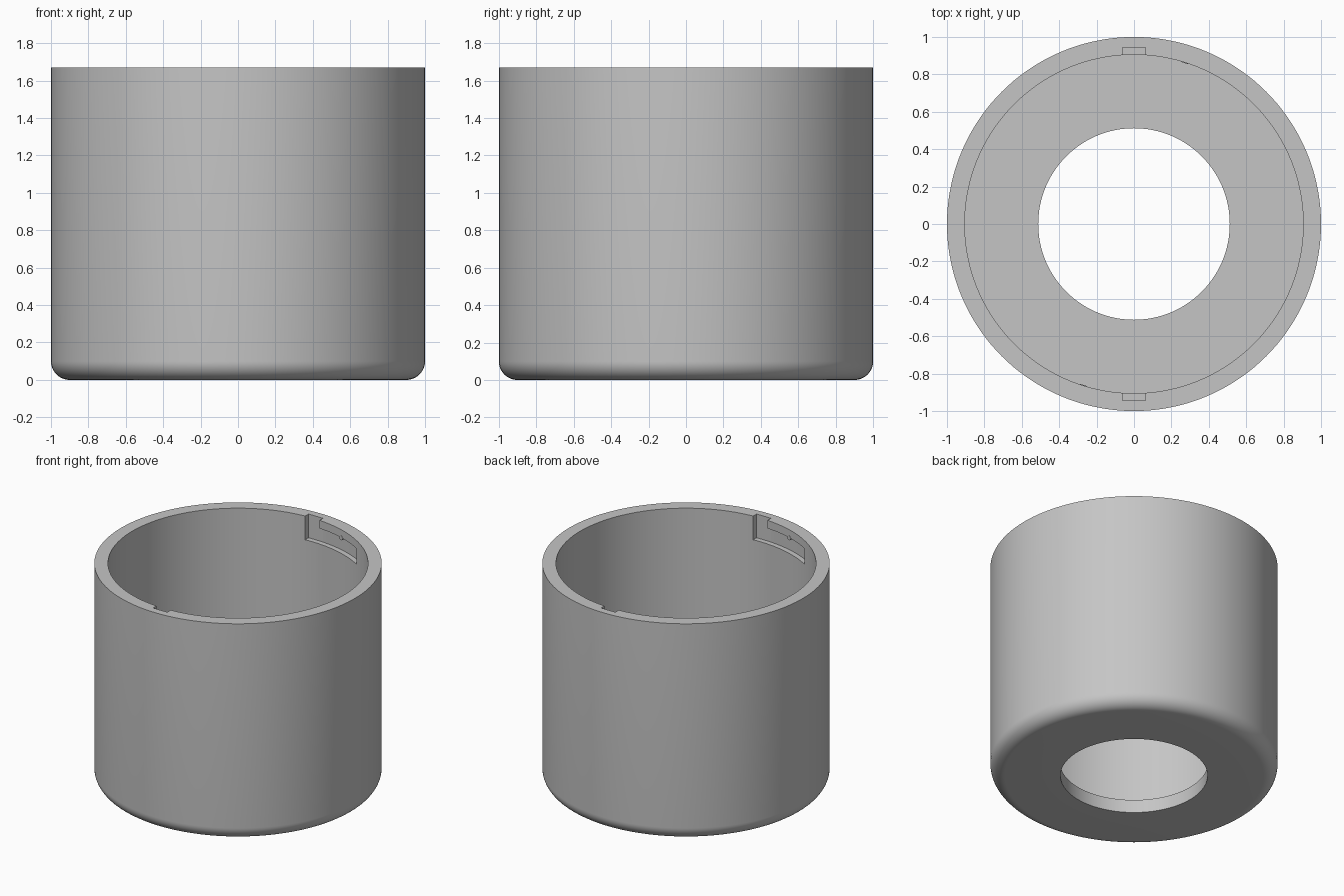
import bpy, bmesh, math
from mathutils import Matrix

cube = bpy.data.objects.get("Cube")
if cube:
    bpy.data.objects.remove(cube, do_unlink=True)

HEIGHT, INNER, HOLE, FLOOR, FILLET = 1.67, 0.905, 0.512, 0.1, 0.1
SLOT_LOW, SLOT_HIGH, SLOT_R = HEIGHT - 0.182, HEIGHT - 0.062, 0.944

grey = bpy.data.materials.new("grey plastic")
grey.use_nodes = True
colour = (0.56, 0.56, 0.56, 1)
grey.diffuse_color = colour
grey.node_tree.nodes["Principled BSDF"].inputs["Base Color"].default_value = colour


def make_object(name, bm, hidden=False):
    bmesh.ops.recalc_face_normals(bm, faces=bm.faces)
    mesh = bpy.data.meshes.new(name)
    bm.to_mesh(mesh)
    bm.free()
    mesh.materials.append(grey)
    obj = bpy.data.objects.new(name, mesh)
    bpy.context.collection.objects.link(obj)
    obj.hide_render = hidden
    return obj


def lathe(name, profile, start, sweep, steps, hidden=False):
    """Turn a closed (radius, z) profile about the z axis."""
    bm = bmesh.new()
    full = sweep >= math.tau
    rings = []
    for i in range(steps + (not full)):
        a = start + sweep * i / steps
        rings.append([bm.verts.new((r * math.cos(a), r * math.sin(a), z)) for r, z in profile])
    n = len(profile)
    for i in range(steps):
        a, b = rings[i], rings[(i + 1) % len(rings)]
        for j in range(n):
            k = (j + 1) % n
            bm.faces.new((a[j], a[k], b[k], b[j]))
    if not full:
        bm.faces.new(rings[0])
        bm.faces.new(rings[-1])
    return make_object(name, bm, hidden)


def cut(target, cutter):
    mod = target.modifiers.new("cut", "BOOLEAN")
    mod.operation = "DIFFERENCE"
    mod.solver = "EXACT"
    mod.object = cutter
    bpy.context.view_layer.objects.active = target
    bpy.ops.object.modifier_apply(modifier=mod.name)
    bpy.data.objects.remove(cutter, do_unlink=True)


# Cup with rounded bottom edge and a hole through the floor
profile = [(HOLE, FLOOR), (HOLE, 0)]
for i in range(13):
    a = math.pi / 2 * i / 12
    profile.append((1 - FILLET + FILLET * math.sin(a), FILLET - FILLET * math.cos(a)))
profile += [(1, HEIGHT), (INNER, HEIGHT), (INNER, FLOOR)]
cup = lathe("cup", profile, 0, math.tau, 144)

# Two opposite L-shaped locking slots, each with a small catch
for side, turn in (("back", 0), ("front", math.pi)):
    spin = Matrix.Rotation(turn, 4, "Z")

    # Vertical entry, open at the rim
    bm = bmesh.new()
    bmesh.ops.create_cube(bm, size=1)
    bmesh.ops.scale(bm, vec=(0.122, 0.145, 0.3), verts=bm.verts)
    bmesh.ops.translate(bm, vec=(0, SLOT_R - 0.0725, SLOT_LOW + 0.15), verts=bm.verts)
    bm.transform(spin)
    cut(cup, make_object(side + "_entry_cutter", bm, True))

    # Curved run to one side
    section = [(0.8, SLOT_LOW), (SLOT_R, SLOT_LOW), (SLOT_R, SLOT_HIGH), (0.8, SLOT_HIGH)]
    cut(cup, lathe(side + "_run_cutter", section, math.radians(59.2) + turn,
                   math.radians(30.8), 14, True))

    # Catch under the slot ceiling
    bm = bmesh.new()
    bmesh.ops.create_cone(bm, cap_ends=True, segments=16, radius1=0.018, radius2=0.018, depth=0.05)
    bm.transform(Matrix.Rotation(math.radians(72.5) + turn, 4, "Z")
                 @ Matrix.Translation((0.927, 0, SLOT_HIGH))
                 @ Matrix.Rotation(math.pi / 2, 4, "Y"))
    make_object(side + "_slot_catch", bm)

# Smooth curves, sharp rims
for obj in bpy.context.collection.objects:
    if obj.name == "cup" or obj.name.endswith("slot_catch"):
        bpy.ops.object.select_all(action="DESELECT")
        obj.select_set(True)
        bpy.context.view_layer.objects.active = obj
        bpy.ops.object.shade_smooth_by_angle(angle=math.radians(30))
